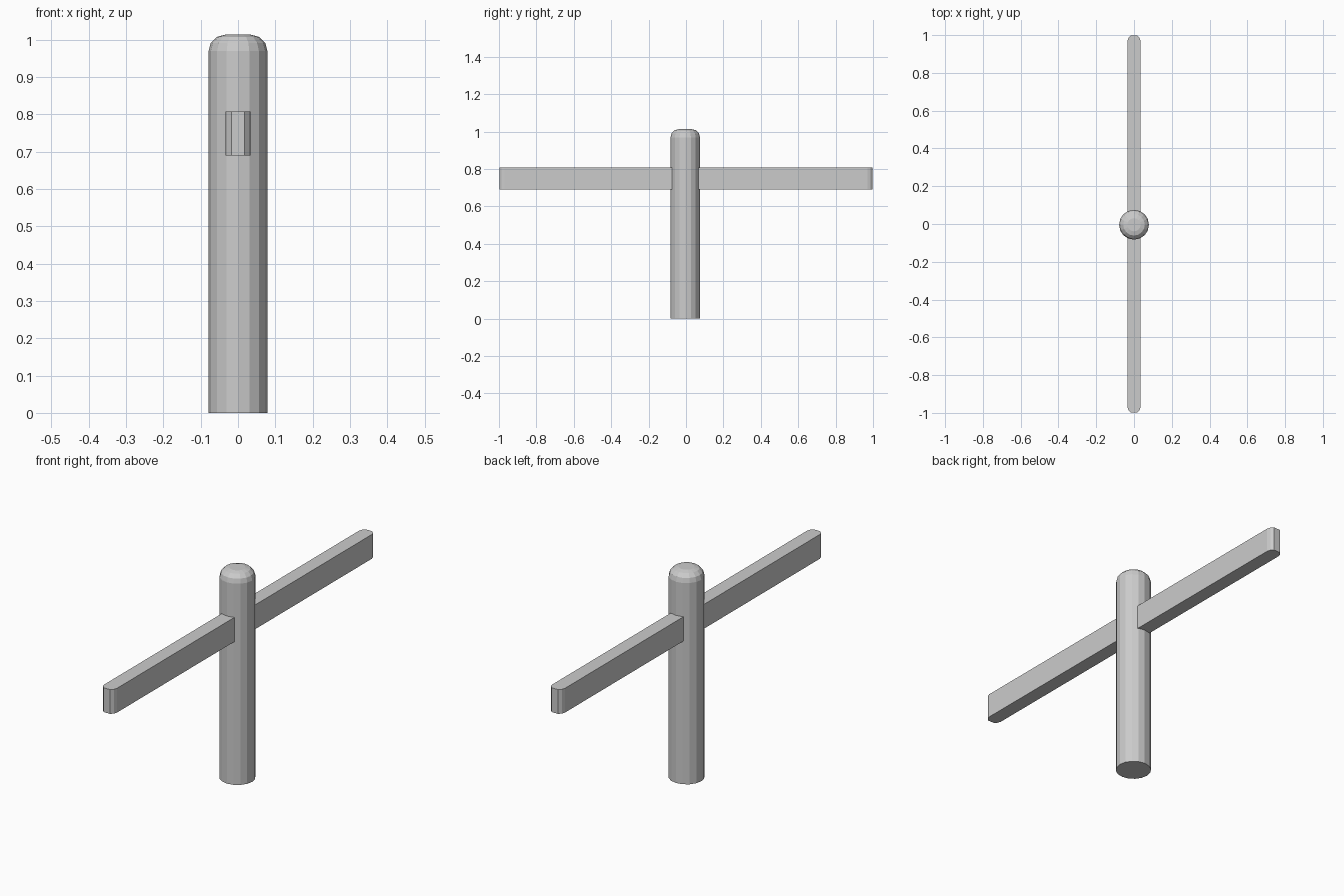
import bpy, bmesh, math

if "Cube" in bpy.data.objects:
    bpy.data.objects.remove(bpy.data.objects["Cube"])

def finish(bm, name):
    bmesh.ops.recalc_face_normals(bm, faces=bm.faces)
    mesh = bpy.data.meshes.new(name)
    bm.to_mesh(mesh)
    bm.free()
    obj = bpy.data.objects.new(name, mesh)
    bpy.context.collection.objects.link(obj)
    return obj

# Round post with a rounded-over top, 16 flat sides
SIDES, R, TOP, ROUND, Y0 = 16, 0.079, 1.013, 0.044, -0.004
profile = [(R, 0.0)]
for i in range(4):
    a = math.radians(30 * i)
    profile.append((R - ROUND + ROUND * math.cos(a), TOP - ROUND + ROUND * math.sin(a)))
bm = bmesh.new()
rings = [[bm.verts.new((r * math.cos(2 * math.pi * k / SIDES),
                        Y0 + r * math.sin(2 * math.pi * k / SIDES), z))
          for k in range(SIDES)] for r, z in profile]
for lower, upper in zip(rings, rings[1:]):
    for k in range(SIDES):
        n = (k + 1) % SIDES
        bm.faces.new((lower[k], lower[n], upper[n], upper[k]))
bm.faces.new(rings[0])
bm.faces.new(rings[-1])
finish(bm, "post")

# Crossbar running through the post, with rounded ends
end = [(0.034, 0.970), (0.029, 0.986), (0.017, 0.998)]
half = end + [(-x, y) for x, y in reversed(end)]
outline = half + [(-x, -y) for x, y in half]
bm = bmesh.new()
base = bm.faces.new([bm.verts.new((x, y, 0.69)) for x, y in outline])
ext = bmesh.ops.extrude_face_region(bm, geom=[base], use_keep_orig=True)
bmesh.ops.translate(bm, vec=(0, 0, 0.117),
                    verts=[g for g in ext["geom"] if isinstance(g, bmesh.types.BMVert)])
finish(bm, "crossbar")
